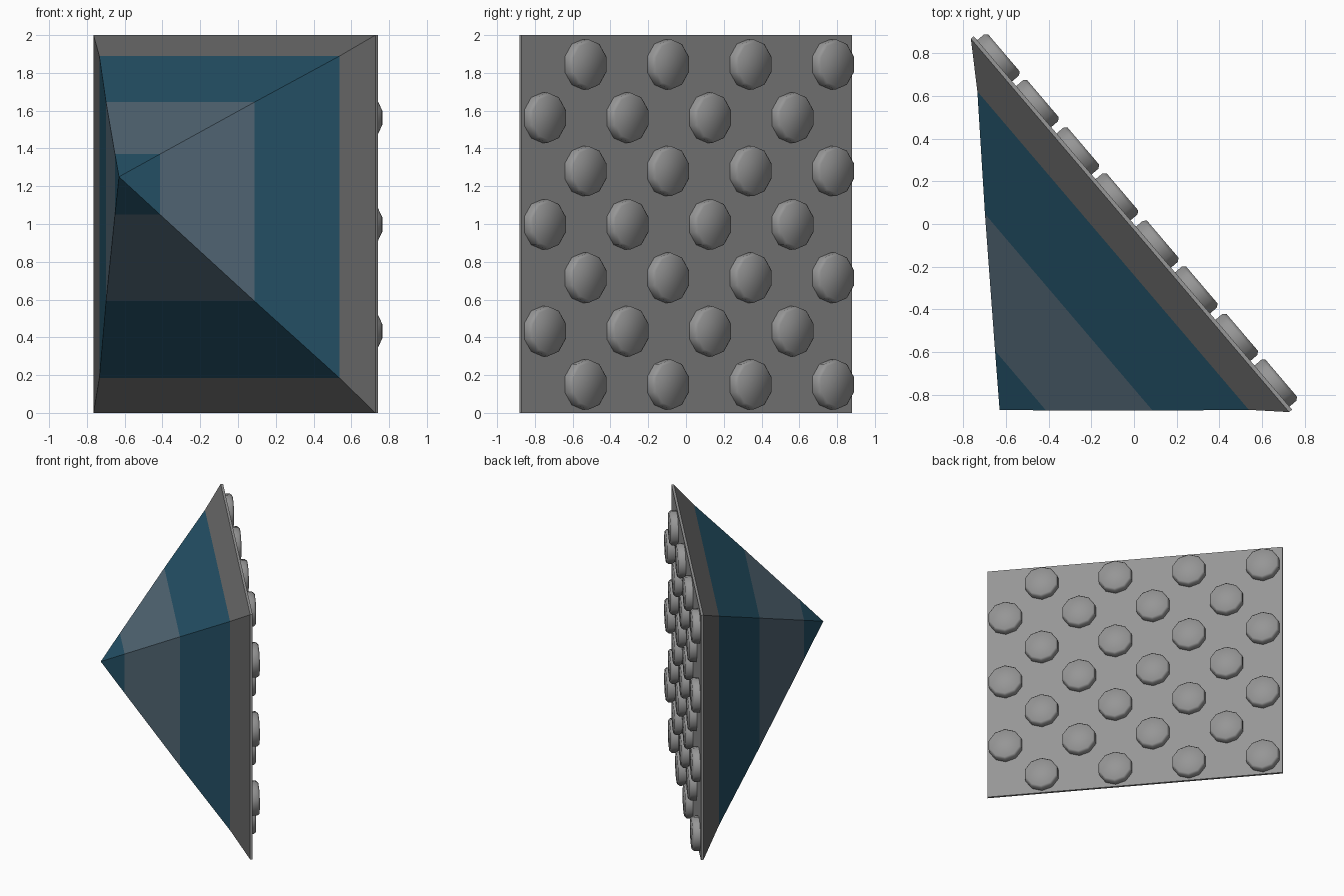
import bpy, bmesh, math
from mathutils import Vector, Matrix

if "Cube" in bpy.data.objects:
    bpy.data.objects.remove(bpy.data.objects["Cube"])


def material(name, r, g, b):
    lin = [((c / 255 + 0.055) / 1.055) ** 2.4 for c in (r, g, b)]
    m = bpy.data.materials.new(name)
    m.diffuse_color = (*lin, 1)
    m.use_nodes = True
    m.node_tree.nodes["Principled BSDF"].inputs["Base Color"].default_value = m.diffuse_color
    return m


DARK = material("dark_grey", 100, 100, 100)
LIGHT = material("light_grey", 150, 150, 150)
BLUE = material("deep_blue", 35, 79, 100)
SLATE = material("slate_blue", 80, 100, 114)

# Slanted frame: local X runs along the panel, Y is up, Z points out of the back
along = Vector((-1.492, 1.75, 0)).normalized()
up = Vector((0, 0, 1))
out = along.cross(up)
FRAME = Matrix((along, up, out)).transposed().to_4x4()
FRAME.translation = (-0.005, 0.005, 1)
HALF, THICK = 1.15, 0.018
APEX = Vector((-0.63, -0.872, 1.25))


def add_object(name, bm, mats, matrix=None):
    bmesh.ops.recalc_face_normals(bm, faces=bm.faces)
    mesh = bpy.data.meshes.new(name)
    bm.to_mesh(mesh)
    bm.free()
    for m in mats:
        mesh.materials.append(m)
    ob = bpy.data.objects.new(name, mesh)
    bpy.context.collection.objects.link(ob)
    if matrix:
        ob.matrix_world = matrix
    return ob


# Banded off-centre pyramid: rings scaled towards the apex, trim slightly flatter
corners = [FRAME @ Vector((x * HALF, y, -THICK))
           for x, y in ((-1, -1), (1, -1), (1, 1), (-1, 1))]
bm = bmesh.new()
rings = [[bm.verts.new(APEX.lerp(c, t) + out * shift) for c in corners]
         for t, shift in ((1, 0), (0.853, 0.014), (0.527, 0.003), (0.16, 0))]
tip = bm.verts.new(APEX)
for band, ring in enumerate(rings):
    for i in range(4):
        j = (i + 1) % 4
        if band < 3:
            nxt = rings[band + 1]
            f = bm.faces.new((ring[i], ring[j], nxt[j], nxt[i]))
        else:
            f = bm.faces.new((ring[i], ring[j], tip))
        f.material_index = (0, 1, 2, 1)[band]
bm.faces.new(rings[0])
add_object("pyramid_shell", bm, [DARK, BLUE, SLATE])

# Thin back panel
bm = bmesh.new()
bmesh.ops.create_cube(bm, size=1, matrix=Matrix.Translation((0, 0, -THICK / 2))
                      @ Matrix.Diagonal((2 * HALF, 2, THICK, 1)))
add_object("back_panel", bm, [LIGHT], FRAME)

# Staggered ten-sided studs with softly rounded tops
SIDES = 10
bm = bmesh.new()
for row in range(7):
    first = -0.723 if row % 2 == 0 else -1.005
    for col in range(4):
        cx, cy = first + 0.574 * col, -0.85 + 0.2825 * row
        loops = []
        for r, z in ((0.133, -0.005), (0.133, 0.042), (0.120, 0.057)):
            loops.append([bm.verts.new((
                cx + r * math.sin(2 * math.pi * k / SIDES),
                cy + r * math.cos(2 * math.pi * k / SIDES), z))
                for k in range(SIDES)])
        for a, b in zip(loops, loops[1:]):
            for k in range(SIDES):
                n = (k + 1) % SIDES
                bm.faces.new((a[k], a[n], b[n], b[k]))
        bm.faces.new(loops[-1])
        bm.faces.new(loops[0][::-1])
studs = add_object("back_studs", bm, [LIGHT], FRAME)
bpy.context.view_layer.objects.active = studs
studs.select_set(True)
bpy.ops.object.shade_smooth_by_angle(angle=math.radians(55))
